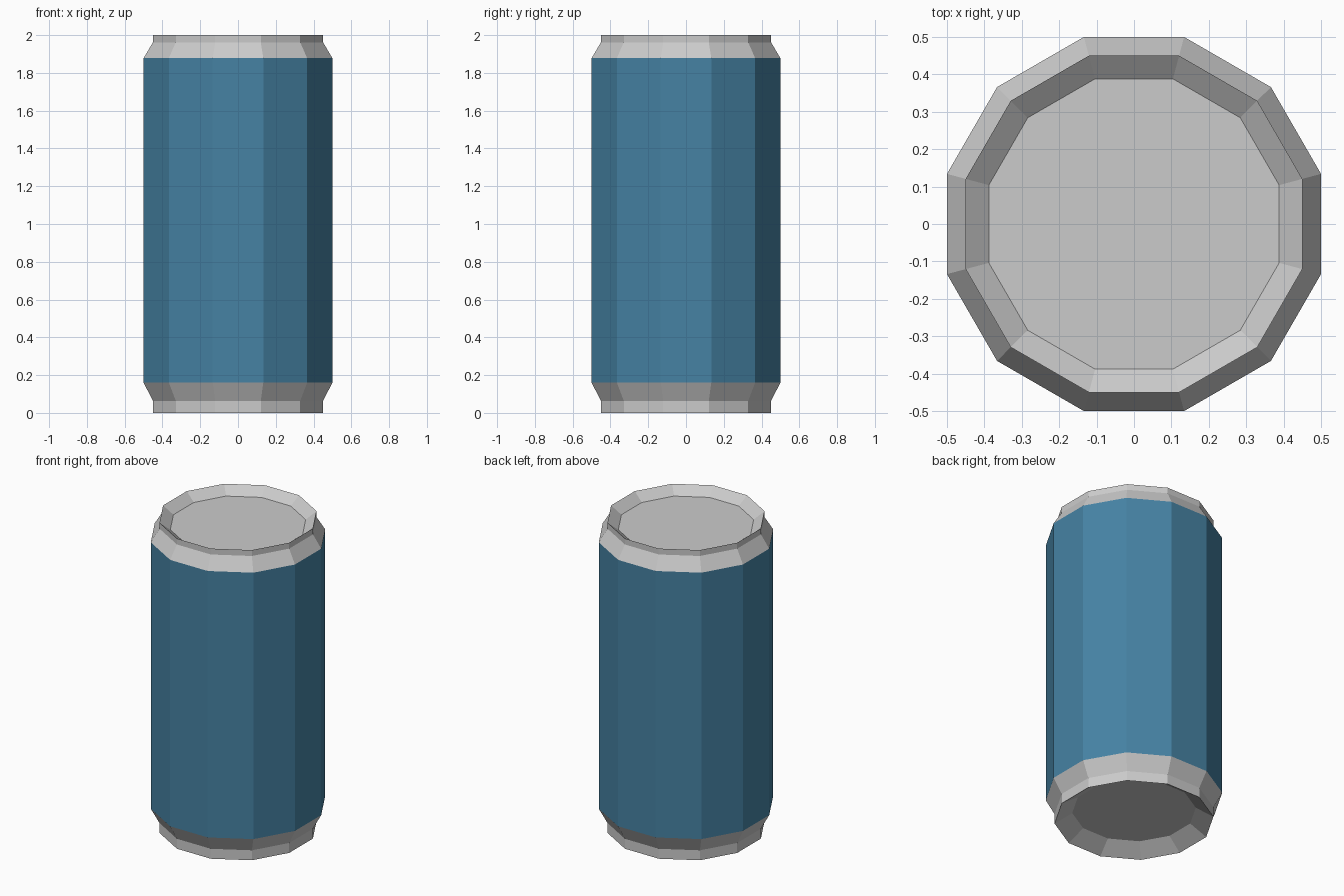
import bpy, bmesh, math

if "Cube" in bpy.data.objects:
    bpy.data.objects.remove(bpy.data.objects["Cube"])

SIDES = 12


def material(name, rgb):
    m = bpy.data.materials.new(name)
    m.diffuse_color = (*rgb, 1)
    m.use_nodes = True
    m.node_tree.nodes["Principled BSDF"].inputs["Base Color"].default_value = m.diffuse_color
    return m


metal = material("light_metal", (0.60, 0.60, 0.60))
paint = material("blue_paint", (0.061, 0.225, 0.37))


def lathe(name, profile, mat, cap_last):
    """Spin (apothem, z) points, listed upward on the outside, into a faceted ring."""
    bm = bmesh.new()
    rings = []
    for a, z in profile:
        r = a / math.cos(math.pi / SIDES)
        rings.append([bm.verts.new((r * math.cos(t), r * math.sin(t), z))
                      for t in (2 * math.pi * (k + 0.5) / SIDES for k in range(SIDES))])
    for lo, hi in zip(rings, rings[1:]):
        for k in range(SIDES):
            n = (k + 1) % SIDES
            bm.faces.new((lo[k], lo[n], hi[n], hi[k]))
    if cap_last == "top":
        bm.faces.new(rings[-1])
    elif cap_last == "bottom":
        bm.faces.new(rings[0][::-1])
    me = bpy.data.meshes.new(name)
    bm.to_mesh(me)
    bm.free()
    me.materials.append(mat)
    ob = bpy.data.objects.new(name, me)
    bpy.context.collection.objects.link(ob)
    return ob


# Base with recessed underside
lathe("can_base", [(0.35, 0.066), (0.45, 0), (0.45, 0.064), (0.5, 0.16)], metal, "bottom")
# Painted body
lathe("can_body", [(0.5, 0.16), (0.5, 1.878)], paint, None)
# Shoulder, rim and recessed lid
lathe("can_lid", [(0.5, 1.878), (0.45, 1.962), (0.45, 2.0), (0.388, 1.95)], metal, "top")
